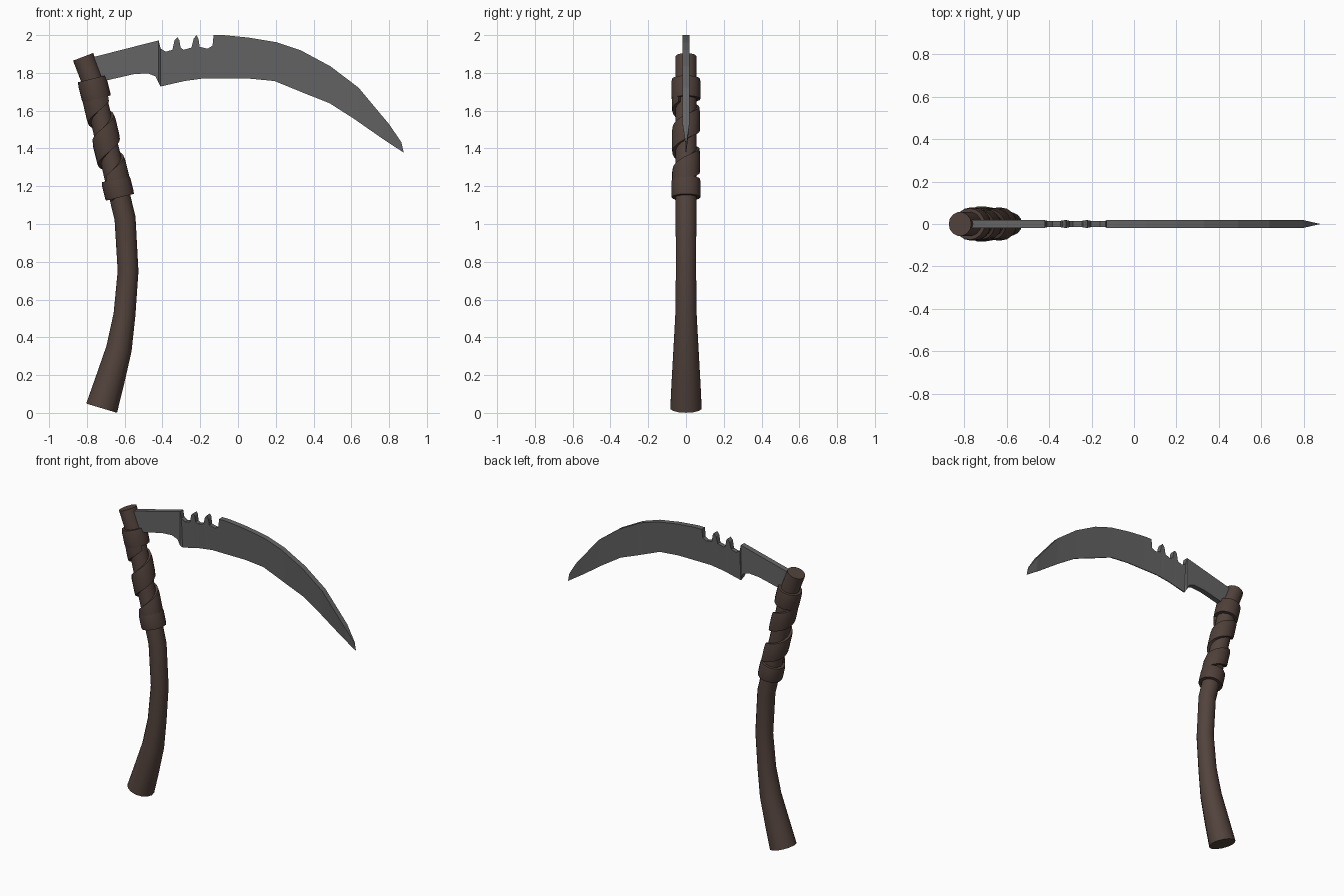
import bpy, bmesh, math
from mathutils import Vector

if "Cube" in bpy.data.objects:
    bpy.data.objects.remove(bpy.data.objects["Cube"])


def material(name, rgb):
    m = bpy.data.materials.new(name)
    m.diffuse_color = (*rgb, 1)
    m.use_nodes = True
    m.node_tree.nodes["Principled BSDF"].inputs["Base Color"].default_value = m.diffuse_color
    return m


WOOD = material("dark wood", (0.085, 0.055, 0.045))
LEATHER = material("brown leather", (0.078, 0.050, 0.041))
STEEL = material("grey steel", (0.13, 0.13, 0.13))


def make(name, verts, faces, mat, smooth=None):
    me = bpy.data.meshes.new(name)
    me.from_pydata(verts, [], faces)
    bm = bmesh.new()
    bm.from_mesh(me)
    bmesh.ops.remove_doubles(bm, verts=bm.verts, dist=1e-5)
    bmesh.ops.recalc_face_normals(bm, faces=bm.faces)
    bm.to_mesh(me)
    bm.free()
    me.materials.append(mat)
    ob = bpy.data.objects.new(name, me)
    bpy.context.collection.objects.link(ob)
    if smooth:
        me.polygons.foreach_set("use_smooth", [True] * len(me.polygons))
        me.set_sharp_from_angle(angle=math.radians(smooth))
    return ob


def loft(rings, closed=False):
    """Join equal rings of points into one skin, capped unless closed."""
    n, k = len(rings[0]), len(rings)
    verts = [p for r in rings for p in r]
    faces = [(i * n + j, i * n + (j + 1) % n, (i + 1) % k * n + (j + 1) % n, (i + 1) % k * n + j)
             for i in range(k if closed else k - 1) for j in range(n)]
    if not closed:
        faces += [tuple(range(n)), tuple(range((k - 1) * n, k * n))]
    return verts, faces


def interp(pts, x):
    """Piecewise linear lookup in a list of (x, value)."""
    for (a, u), (b, v) in zip(pts, pts[1:]):
        if x <= b:
            return u + (v - u) * max(0, x - a) / (b - a)
    return pts[-1][1]


# Handle centre line: x, z, radius
PATH = [(-0.722, 0.025, 0.085), (-0.680, 0.165, 0.078), (-0.630, 0.34, 0.068),
        (-0.601, 0.52, 0.058), (-0.582, 0.75, 0.055), (-0.598, 1.03, 0.056),
        (-0.632, 1.17, 0.056), (-0.700, 1.45, 0.057), (-0.772, 1.76, 0.057),
        (-0.823, 1.885, 0.057)]
PATH[-1] = (-0.820, 1.885, 0.057)
CENTRE = [(z, x) for x, z, r in PATH]


def around(z, ang, r, rise=0.0):
    """Point at an angle around the handle, in the plane across it."""
    slope = (interp(CENTRE, z + 0.06) - interp(CENTRE, z - 0.06)) / (
        min(z + 0.06, 1.885) - max(z - 0.06, 0.025))
    t = Vector((slope, 0, 1)).normalized()
    side = Vector((t.z, 0, -t.x))
    c = Vector((interp(CENTRE, z), 0, z))
    return c + side * (r * math.cos(ang)) + Vector((0, r * math.sin(ang), 0)) + t * rise


SIDES = 14
rings = [[around(z, 2 * math.pi * j / SIDES, r) for j in range(SIDES)] for x, z, r in PATH]
make("handle", *loft(rings), WOOD, 40)


# Leather binding: two collars and a spiral strip
def band(z, ang, half, outer):
    return [around(z, ang, 0.050, -half), around(z, ang, outer - 0.002, -half),
            around(z, ang, outer, -half * 0.7), around(z, ang, outer, half * 0.6),
            around(z, ang, outer - 0.004, half), around(z, ang, 0.050, half)]


for name, z, half in (("upper_collar", 1.715, 0.055), ("lower_collar", 1.19, 0.05)):
    rings = [band(z, 2 * math.pi * j / 16, half, 0.078) for j in range(16)]
    make(name, *loft(rings, closed=True), LEATHER, 40)

PITCH, Z0, Z1 = 0.22, 1.20, 1.70
STEPS = 40
rings = []
for i in range(STEPS + 1):
    z = Z0 + (Z1 - Z0) * i / STEPS
    rings.append(band(z, 2 * math.pi * (z - 1.50) / PITCH, 0.066, 0.075))
make("spiral_wrap", *loft(rings), LEATHER, 40)

# Blade outline: notched spine and cutting edge
SPINE = [(-0.80, 1.875), (-0.42, 1.972), (-0.41, 1.93), (-0.383, 1.912), (-0.347, 1.922),
         (-0.336, 1.972), (-0.32, 1.988), (-0.31, 1.972), (-0.304, 1.934), (-0.288, 1.922),
         (-0.246, 1.934), (-0.235, 1.98), (-0.22, 2.0), (-0.209, 1.98), (-0.203, 1.938),
         (-0.161, 1.928), (-0.135, 1.944), (-0.129, 2.0), (-0.077, 2.0), (0.055, 1.987),
         (0.204, 1.962), (0.331, 1.92), (0.489, 1.835), (0.638, 1.722), (0.80, 1.528),
         (0.865, 1.433), (0.877, 1.379)]
EDGE = [(-0.80, 1.74), (-0.71, 1.757), (-0.553, 1.793), (-0.479, 1.798), (-0.437, 1.782),
        (-0.41, 1.728), (-0.283, 1.757), (-0.188, 1.77), (0.055, 1.77), (0.193, 1.757),
        (0.352, 1.692), (0.484, 1.64), (0.617, 1.555), (0.77, 1.448), (0.877, 1.378)]
xs = sorted({p[0] for p in SPINE + EDGE})
rings = []
for x in xs:
    thick = 0.018 * min(1, max(0.03, (0.877 - x) / 0.075))
    edge = thick if x < -0.415 else min(thick, 0.003)
    top, low = interp(SPINE, x), interp(EDGE, x)
    # wedge measured from the full blade height so the notches stay in its plane
    full = max(top, interp([SPINE[0], SPINE[1], (-0.129, 2.0)], x)) if x < -0.129 else top
    t = edge + (thick - edge) * (top - low) / max(full - low, 1e-4)
    rings.append([(x, -t, top), (x, t, top), (x, edge, low), (x, -edge, low)])
make("blade", *loft(rings), STEEL)
